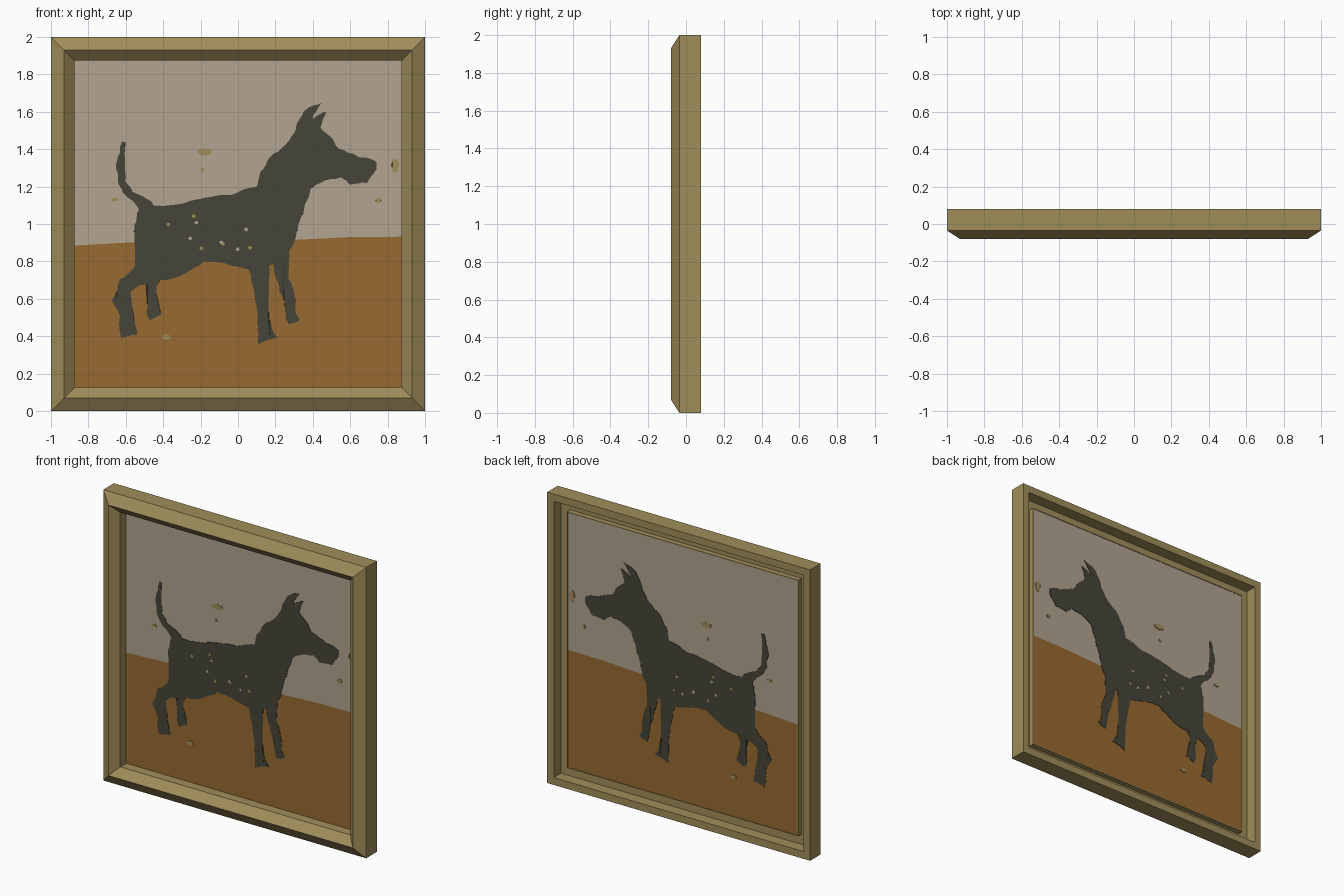
import bpy
import bmesh
import math
import random
from mathutils import Vector

random.seed(4)
if "Cube" in bpy.data.objects:
    bpy.data.objects.remove(bpy.data.objects["Cube"], do_unlink=True)

CANVAS_Y = 0.035


def material(name, red, green, blue):
    linear = [((c / 255 + 0.055) / 1.055) ** 2.4 for c in (red, green, blue)] + [1]
    mat = bpy.data.materials.new(name)
    mat.use_nodes = True
    mat.diffuse_color = linear
    mat.node_tree.nodes["Principled BSDF"].inputs["Base Color"].default_value = linear
    return mat


gold = material("antique gold", 160, 141, 90)
sky = material("warm grey", 178, 164, 145)
ground = material("ochre brown", 151, 106, 49)
charcoal = material("charcoal", 70, 69, 57)


def add_object(name, bm, *mats):
    mesh = bpy.data.meshes.new(name)
    bm.to_mesh(mesh)
    bm.free()
    for mat in mats:
        mesh.materials.append(mat)
    obj = bpy.data.objects.new(name, mesh)
    bpy.context.collection.objects.link(obj)
    return obj


def roughen(points, rounds, amount):
    """Split each edge at a slightly displaced midpoint for a brushed outline."""
    points = [Vector(p) for p in points]
    for _ in range(rounds):
        finer = []
        for start, end in zip(points, points[1:] + points[:1]):
            along = end - start
            across = Vector((-along.y, along.x))
            finer += [start, (start + end) / 2 + across * random.uniform(-amount, amount)]
        points = finer
    return points


def plate(name, outline, mat, thickness):
    """Thin painted shape showing on both sides of the canvas."""
    bm = bmesh.new()
    face = bm.faces.new([bm.verts.new((p.x, CANVAS_Y, p.y)) for p in outline])
    bmesh.ops.triangulate(bm, faces=[face], ngon_method='EAR_CLIP')
    obj = add_object(name, bm, mat)
    solid = obj.modifiers.new("thickness", 'SOLIDIFY')
    solid.thickness = thickness
    solid.offset = 0


def patch(name, *outline):
    plate(name, roughen(outline, 3, 0.08), charcoal, 0.006)


def limb(name, *stations):
    """Brush stroke through stations of x, z and half width."""
    centres = [Vector((x, z)) for x, z, _ in stations]
    left, right = [], []
    for i, (_, _, half) in enumerate(stations):
        along = (centres[min(i + 1, len(centres) - 1)] - centres[max(i - 1, 0)]).normalized()
        across = Vector((-along.y, along.x)) * half
        left.append(centres[i] + across)
        right.append(centres[i] - across)
    patch(name, *left, *reversed(right))


def fleck(name, x, z, half_width, half_height, mat):
    ring = [(x + half_width * math.cos(i * math.tau / 8),
             z + half_height * math.sin(i * math.tau / 8)) for i in range(8)]
    plate(name, roughen(ring, 1, 0.2), mat, 0.009)


# Mitred frame: one moulding section swept round a square
section = [(1, .08), (1, -.035), (.93, -.08), (.875, -.03), (.875, .037),
           (.88, .037), (.88, 0), (.95, 0), (.95, .08)]
bm = bmesh.new()
rings = [[bm.verts.new((sx * r, y, 1 + sz * r)) for r, y in section]
         for sx, sz in ((-1, -1), (1, -1), (1, 1), (-1, 1))]
for i, ring in enumerate(rings):
    following = rings[(i + 1) % len(rings)]
    for j in range(len(section)):
        k = (j + 1) % len(section)
        bm.faces.new((ring[j], ring[k], following[k], following[j]))
bmesh.ops.recalc_face_normals(bm, faces=bm.faces)
add_object("frame", bm, gold)

# Canvas split into sky and ground along a gently rising horizon
bm = bmesh.new()
horizon = [bm.verts.new((x, CANVAS_Y, z))
           for x, z in ((-.877, .885), (-.6, .9), (.3, .915), (.6, .93), (.877, .932))]
for index, z in enumerate((1.877, .123)):
    border = [bm.verts.new((v.co.x, CANVAS_Y, z)) for v in horizon]
    for i in range(len(horizon) - 1):
        quad = (horizon[i], horizon[i + 1], border[i + 1], border[i])
        face = bm.faces.new(quad if index == 0 else quad[::-1])
        face.material_index = index
add_object("canvas", bm, sky, ground)

# Painted dog: body, head and ears
patch("dog_body", (-.54, 1.06), (-.5, 1.11), (-.37, 1.1), (-.18, 1.14), (.1, 1.2),
      (.22, 1.2), (.36, 1.12), (.32, .99), (.26, .81), (.04, .76), (-.18, .8),
      (-.31, .72), (-.52, .67), (-.57, .73), (-.53, .82), (-.55, .93))
patch("dog_neck_and_head", (.09, 1.15), (.12, 1.28), (.25, 1.42), (.32, 1.54), (.43, 1.53),
      (.53, 1.41), (.64, 1.36), (.74, 1.33), (.74, 1.29), (.69, 1.22), (.6, 1.21),
      (.55, 1.25), (.46, 1.23), (.39, 1.19), (.34, 1.08))
patch("dog_far_ear", (.31, 1.52), (.35, 1.6), (.45, 1.65), (.4, 1.58), (.4, 1.52))
patch("dog_near_ear", (.38, 1.52), (.42, 1.58), (.47, 1.6), (.44, 1.51))

# Painted dog: tail and legs
limb("dog_tail", (-.48, 1.08, .04), (-.58, 1.16, .02), (-.62, 1.22, .02),
     (-.635, 1.32, .017), (-.61, 1.44, .01))
limb("dog_near_front_leg", (.1, .82, .07), (.11, .7, .04), (.13, .55, .03),
     (.14, .44, .035), (.16, .375, .055))
limb("dog_far_front_leg", (.23, .84, .045), (.24, .7, .03), (.28, .59, .03),
     (.28, .53, .025), (.3, .475, .033))
limb("dog_near_hind_leg", (-.5, .74, .06), (-.6, .68, .04), (-.635, .59, .04),
     (-.6, .5, .03), (-.58, .4, .045))
limb("dog_far_hind_leg", (-.46, .72, .05), (-.47, .66, .025), (-.465, .59, .02),
     (-.46, .54, .03), (-.44, .5, .035))

# Gold flecks on the background
for x, z, half_width, half_height in (
        (-.18, 1.385, .04, .02), (-.19, 1.29, .01, .01), (-.66, 1.13, .02, .01),
        (.84, 1.31, .02, .04), (.75, 1.125, .015, .015), (-.385, .395, .025, .015)):
    fleck("gold_fleck", x, z, half_width, half_height, gold)

# Bare flecks scattered over the coat
for i in range(10):
    fleck("coat_fleck", random.uniform(-.45, .2), random.uniform(.85, 1.08),
          .01, .01, gold if i % 2 else sky)
